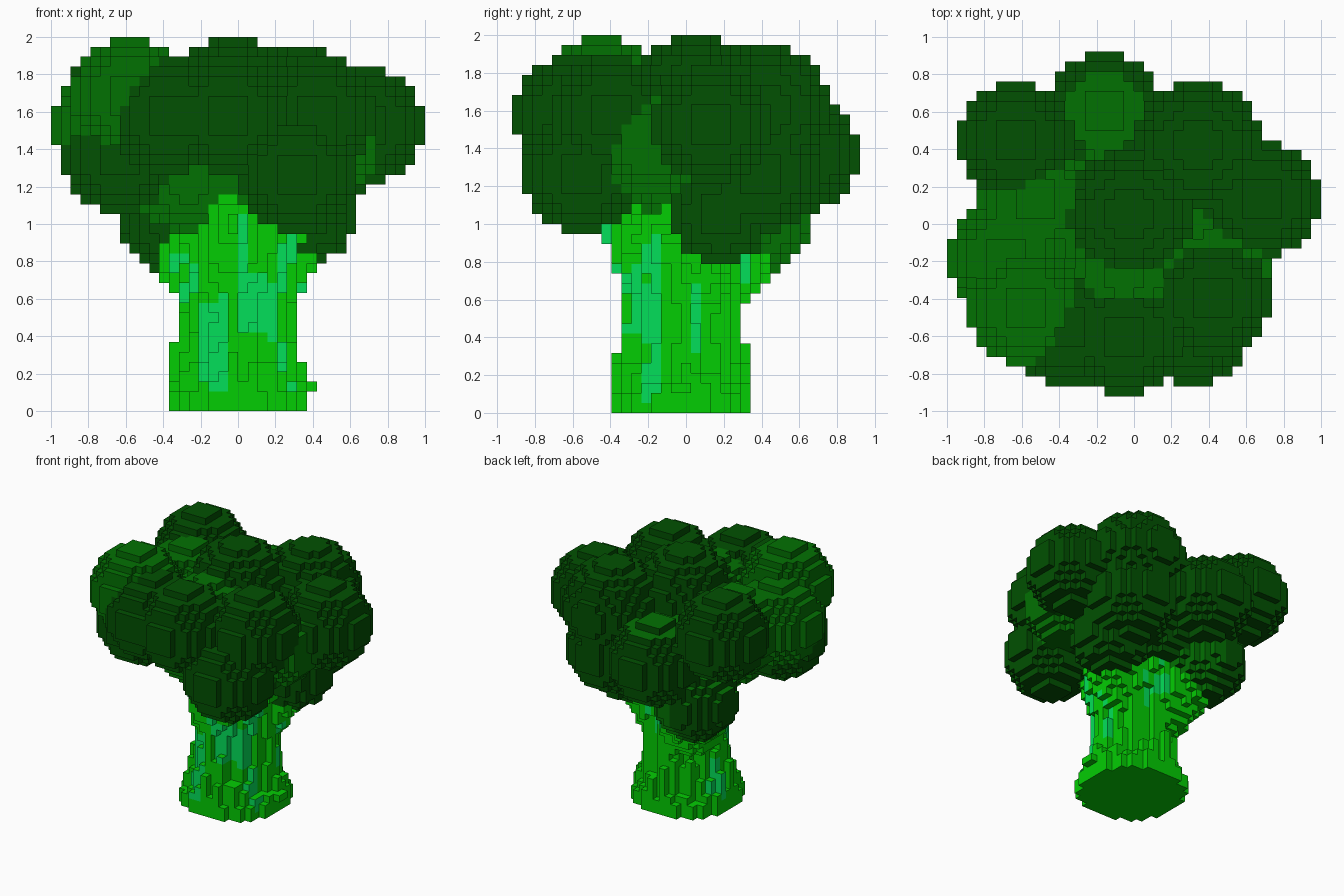
import bpy, bmesh, math, random
from mathutils import Vector

if "Cube" in bpy.data.objects:
    bpy.data.objects.remove(bpy.data.objects["Cube"])

random.seed(4)
NX, NY, NZ = 38, 35, 38          # voxel grid
H = 2 / NX                       # voxel edge


def material(name, r, g, b):
    m = bpy.data.materials.new(name)
    m.diffuse_color = (r, g, b, 1)
    m.use_nodes = True
    m.node_tree.nodes["Principled BSDF"].inputs["Base Color"].default_value = m.diffuse_color
    return m


DARK = material("dark floret green", 0.0005, 0.082, 0.0005)
LIGHT = material("light floret green", 0.0008, 0.165, 0.0008)
STEM = material("stem green", 0.001, 0.61, 0.001)
TEAL = material("stem teal", 0.001, 0.74, 0.10)

# Floret balls: centre and radius in voxels, colour style
BALLS = [
    (7, 26, 31, 6, "dark"), (16, 29, 26, 6, "top"), (25.5, 25.5, 30.5, 6.5, "dark"),
    (32, 20, 29, 6, "dark"), (27, 10, 30, 6, "dark"), (25, 7, 24, 6, "dark"),
    (18, 6, 30, 6, "dark"), (12, 7, 30, 6, "dark"), (8, 9, 32, 6, "light"),
    (6, 14, 29, 6, "light"), (9, 20, 29, 6, "light"),
    (18.5, 18.5, 31.5, 6.5, "dark"), (26, 21, 20, 5, "dark"),
    (12.5, 24.5, 19.5, 5.5, "side"), (7, 12, 26, 6, "dark"), (19, 23, 22.5, 5, "dark"),
    (26, 25, 24, 6, "dark"),
    # inner balls that show in the gaps
    (18, 17.5, 27, 8.5, "light"), (14, 14.5, 23.5, 5.5, "light"),
    (28, 14, 27, 5.5, "light"), (18, 12.5, 29.5, 5.5, "light"),
]

# Branches: end point and end radius, all starting inside the stem
ROOT = Vector((19, 17, 10))
BRANCHES = [((12, 25, 19), 3.5), ((24.5, 20, 18), 3.5), ((18.5, 11.5, 19), 3)]

# Stem profile: height, radius
PROFILE = [(0, 7.1), (2, 7.0), (3, 6.3), (6, 5.8), (10, 5.3), (12, 5.5), (15, 6.4),
           (18, 7.0), (21, 5)]

# Teal streaks: angle in degrees, half width, bottom and top in voxels
STREAKS = [(-120, 20, 2, 11), (-62, 26, 7, 13), (-86, 6, 13, 18), (-32, 11, 1, 17),
           (14, 7, 5, 12), (68, 5, 10, 15), (90, 6, 13, 16), (163, 10, 2, 7),
           (180, 9, 11, 16), (-150, 8, 11, 15)]


def stem_radius(z):
    for (z0, r0), (z1, r1) in zip(PROFILE, PROFILE[1:]):
        if z <= z1:
            return r0 + (r1 - r0) * (z - z0) / (z1 - z0)
    return 0


# Each column stops at its own height, which makes the vertical ridges of the stem
ridge = {(i, j): random.uniform(0, 14) for i in range(NX) for j in range(NY)}
rough = {(i, j): random.uniform(-0.5, 0.4) for i in range(NX) for j in range(NY)}


def in_stem(i, j, k):
    p = Vector((i + .5, j + .5, k + .5))
    r = stem_radius(p.z)
    if r:
        wobble = 0.1
        if k > 1:
            wobble = rough[i, j] + (.35 if k < ridge[i, j] else -.25)
            # slightly fuller towards the four sides than the corners
            r *= 1 + .06 * math.cos(4 * math.atan2(p.y - 17, p.x - 19))
        if math.hypot(p.x - 19, p.y - 17) < r + wobble:
            return True
    for end, r_end in BRANCHES:
        axis = Vector(end) - ROOT
        t = max(0, min(1, (p - ROOT).dot(axis) / axis.length_squared))
        if (p - ROOT - axis * t).length < 4.8 + (r_end - 4.8) * t + rough[i, j] * .6:
            return True
    return False


def ball_style(i, j, k):
    best = None
    for x, y, z, r, style in BALLS:
        d = math.dist((i + .5, j + .5, k + .5), (x, y, z)) / r
        if d <= 1 and (best is None or d < best[0]):
            best = (d, style)
    return best and best[1]


florets, stem = {}, {}
for i in range(NX):
    for j in range(NY):
        for k in range(NZ):
            s = ball_style(i, j, k)
            if s:
                florets[i, j, k] = s
            elif in_stem(i, j, k):
                stem[i, j, k] = "stem"
solid = florets.keys() | stem.keys()


def floret_colour(style, n, cell):
    if style == "light":
        return 1
    if style == "top":
        return 1 if n[2] > 0 and cell[2] > 29 else 0
    if style == "side":
        return 1 if n[0] > 0 or n[2] > 0 or (n[1] > 0 and cell[0] > 12) else 0
    return 0


def stem_colour(style, n, cell):
    i, j, k = cell
    if n[2]:
        return 0
    angle = math.degrees(math.atan2(j + .5 - 17, i + .5 - 19))
    jag = 3 * rough[i, j]
    for a, half, low, high in STREAKS:
        if abs((angle - a + 180) % 360 - 180) < half and low <= k + jag < high:
            return 1
    return 0


def build(name, cells, mats, colour):
    """Skin a voxel set with its exposed square faces."""
    bm = bmesh.new()
    verts = {}

    def vert(c):
        if c not in verts:
            verts[c] = bm.verts.new(((c[0] - NX / 2) * H, (c[1] - NY / 2) * H, c[2] * H))
        return verts[c]

    for cell, style in cells.items():
        for a in range(3):
            for side in (0, 1):
                n = [0, 0, 0]
                n[a] = 2 * side - 1
                if tuple(c + d for c, d in zip(cell, n)) in solid:
                    continue
                b, c = (a + 1) % 3, (a + 2) % 3
                loop = []
                for u, v in ((0, 0), (1, 0), (1, 1), (0, 1)):
                    q = list(cell)
                    q[a] += side
                    q[b] += u
                    q[c] += v
                    loop.append(vert(tuple(q)))
                f = bm.faces.new(loop if side else loop[::-1])
                f.material_index = colour(style, n, cell)
    me = bpy.data.meshes.new(name)
    bm.to_mesh(me)
    bm.free()
    for m in mats:
        me.materials.append(m)
    bpy.context.collection.objects.link(bpy.data.objects.new(name, me))


build("floret_crown", florets, (DARK, LIGHT), floret_colour)
build("stem", stem, (STEM, TEAL), stem_colour)
